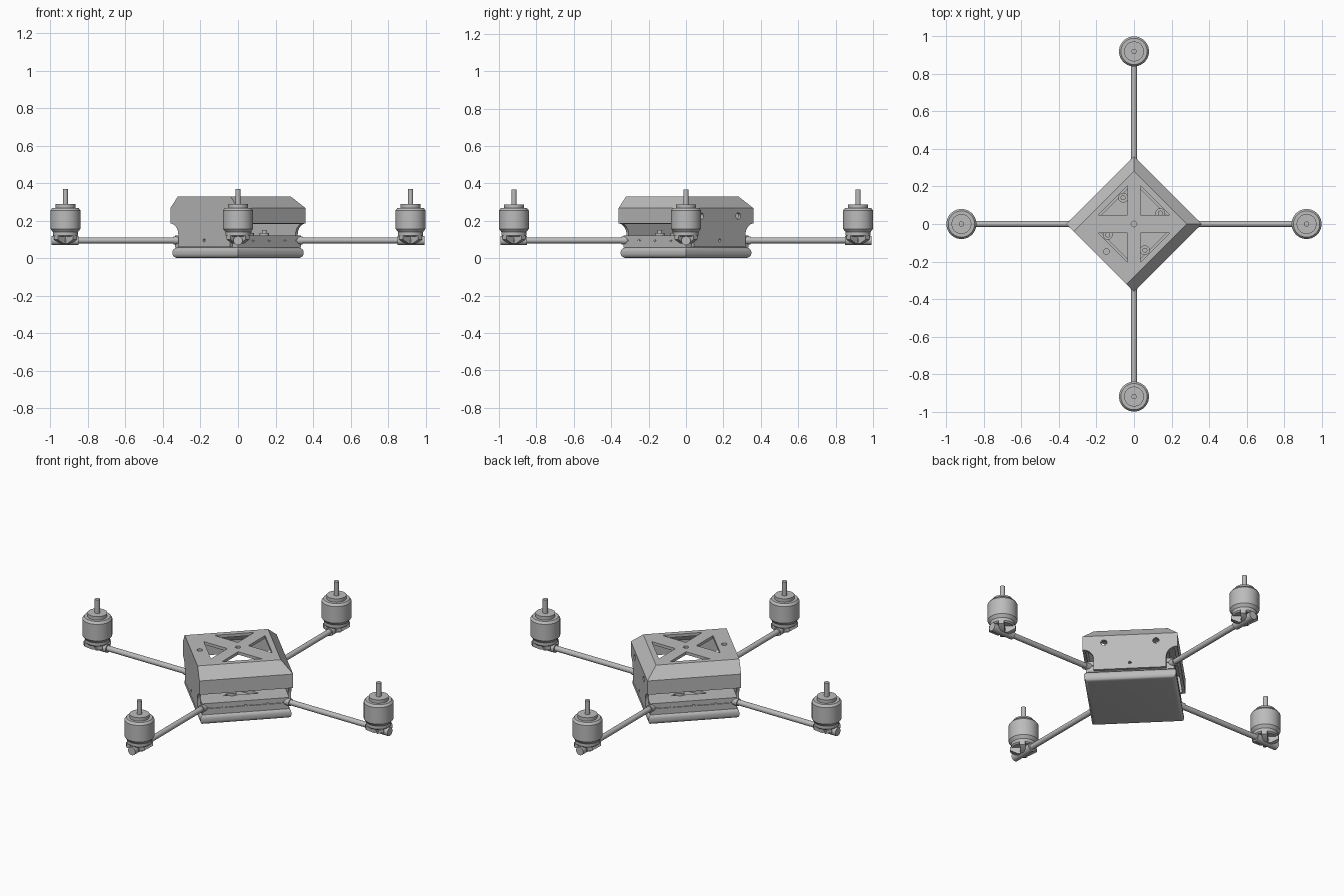
import bpy, bmesh
from math import pi, sin, cos
from mathutils import Matrix, Vector

cube = bpy.data.objects.get("Cube")
if cube:
    bpy.data.objects.remove(cube, do_unlink=True)

grey = bpy.data.materials.new("plain grey")
grey.use_nodes = True
grey.diffuse_color = (0.5, 0.5, 0.5, 1)
grey.node_tree.nodes["Principled BSDF"].inputs["Base Color"].default_value = (0.5, 0.5, 0.5, 1)

DIAG = Matrix.Rotation(pi / 4, 4, 'Z')   # body sides run diagonally
DOWN = Matrix.Identity(4)


def finish(bm, name, smooth=True):
    bmesh.ops.recalc_face_normals(bm, faces=bm.faces)
    mesh = bpy.data.meshes.new(name)
    bm.to_mesh(mesh)
    bm.free()
    mesh.materials.append(grey)
    ob = bpy.data.objects.new(name, mesh)
    bpy.context.collection.objects.link(ob)
    bpy.ops.object.select_all(action='DESELECT')
    bpy.context.view_layer.objects.active = ob
    ob.select_set(True)
    if smooth:
        bpy.ops.object.shade_smooth_by_angle(angle=0.6)
    return ob


def cut(ob, bm):
    """Subtract a bmesh from an object and discard the cutter."""
    tool = finish(bm, "cutter", False)
    tool.hide_render = True
    mod = ob.modifiers.new("cut", 'BOOLEAN')
    mod.operation, mod.solver, mod.object = 'DIFFERENCE', 'EXACT', tool
    bpy.context.view_layer.objects.active = ob
    bpy.ops.object.modifier_apply(modifier=mod.name)
    bpy.data.objects.remove(tool, do_unlink=True)


def prism(bm, points, offset, matrix=DOWN):
    """Extrude a closed outline of 3D points along an offset."""
    verts = [bm.verts.new(matrix @ Vector(p)) for p in points]
    face = bm.faces.new(verts)
    new = bmesh.ops.extrude_face_region(bm, geom=[face], use_keep_orig=True)["geom"]
    moved = [g for g in new if isinstance(g, bmesh.types.BMVert)]
    bmesh.ops.translate(bm, verts=moved, vec=matrix.to_3x3() @ Vector(offset))


def rod(bm, a, b, r, segments=24):
    a, b = Vector(a), Vector(b)
    turn = (b - a).to_track_quat('Z', 'Y').to_matrix().to_4x4()
    bmesh.ops.create_cone(bm, cap_ends=True, segments=segments, radius1=r, radius2=r,
                          depth=(b - a).length, matrix=Matrix.Translation((a + b) / 2) @ turn)


def slab(bm, half, z0, z1):
    bmesh.ops.create_cube(bm, size=1, matrix=DIAG @ Matrix.Translation((0, 0, (z0 + z1) / 2))
                          @ Matrix.Diagonal((2 * half, 2 * half, z1 - z0, 1)))


def shell_solid(inset, bottom):
    """Square hood with three bevelled top edges and one upright side."""
    bm = bmesh.new()
    h, t, top = 0.255 - inset, 0.198 - inset * 0.7, 0.33 - inset
    shoulder = 0.267 - inset * 0.3
    for s in (-1, 1):
        for z in (bottom, shoulder):
            for u in (-h, h):
                bm.verts.new(DIAG @ Vector((u, s * h, z)))
        for u in (-h, t):
            bm.verts.new(DIAG @ Vector((u, s * t, top)))
    bmesh.ops.convex_hull(bm, input=bm.verts)
    bmesh.ops.dissolve_limit(bm, angle_limit=0.01, verts=bm.verts, edges=bm.edges)
    return bm


def triangle_holes(z0, z1, reach):
    """Four triangular windows that leave a cross of bars."""
    bm = bmesh.new()
    for sx in (-1, 1):
        for sy in (-1, 1):
            prism(bm, [(sx * 0.035, sy * 0.048, z0), (sx * (reach - 0.048), sy * 0.048, z0),
                       (sx * 0.035, sy * (reach - 0.035), z0)], (0, 0, z1 - z0))
    return bm


# Hollow hood
hood = finish(shell_solid(0, 0.06), "body_hood", False)
cut(hood, shell_solid(0.017, 0.03))

# Open sides and rounded notches in the two full panels
for s in (-1, 1):
    bm = bmesh.new()
    arc = [(0.255 - 0.06 * sin(a), 0.125 + 0.06 * cos(a)) for a in [i * pi / 16 for i in range(9)]]
    outline = [(0.3, 0.03), (0.3, 0.185)] + arc + [(0.195, 0.03)]
    prism(bm, [(-0.3, s * v, z) for v, z in outline], (0.6, 0, 0), DIAG)
    cut(hood, bm)
cut(hood, triangle_holes(0.28, 0.36, 0.238))

# Screw holes in the roof and panels
bm = bmesh.new()
for x in (0, -0.147):
    rod(bm, (x, x, 0.28), (x, x, 0.36), 0.015)
for v in (-0.14, 0.14):
    rod(bm, DIAG @ Vector((0.22, v, 0.225)), DIAG @ Vector((0.28, v, 0.225)), 0.017)
for u in (-1, 1):
    rod(bm, DIAG @ Vector((u * 0.22, 0, 0.095)), DIAG @ Vector((u * 0.28, 0, 0.095)), 0.008)
cut(hood, bm)

# Sandwich frame holding the arms
bm = bmesh.new()
slab(bm, 0.237, 0.056, 0.091)
finish(bm, "lower_frame_plate", False)
bm = bmesh.new()
slab(bm, 0.232, 0.091, 0.097)
finish(bm, "frame_spacer", False)
bm = bmesh.new()
slab(bm, 0.237, 0.097, 0.122)
plate = finish(bm, "upper_frame_plate", False)
cut(plate, triangle_holes(0.1, 0.15, 0.22))

# Screw posts on the frame
bm = bmesh.new()
for i in range(4):
    p = Matrix.Rotation(i * pi / 2, 4, 'Z') @ Vector((0.14, 0.058, 0))
    rod(bm, (p.x, p.y, 0.098), (p.x, p.y, 0.135), 0.026)
    rod(bm, (p.x, p.y, 0.13), (p.x, p.y, 0.15), 0.013)
finish(bm, "mounting_posts")

# Frame screws on the open sides
bm = bmesh.new()
for v in (-1, 1):
    for u in (-0.12, 0, 0.12):
        rod(bm, DIAG @ Vector((u, v * 0.23, 0.094)), DIAG @ Vector((u, v * 0.239, 0.094)), 0.007, 12)
finish(bm, "frame_screws")

# Battery pad with rounded upper and lower edges
bm = bmesh.new()
slab(bm, 0.247, 0, 0.058)
rims = [e for e in bm.edges if abs(e.verts[0].co.z - e.verts[1].co.z) < 0.001]
bmesh.ops.bevel(bm, geom=rims, offset=0.024, segments=6, profile=0.5, affect='EDGES')
finish(bm, "battery_pad")

# Motor silhouette as radius and height
PROFILE = [(0, 0.115), (0.06, 0.115), (0.067, 0.122), (0.067, 0.14), (0.08, 0.157), (0.08, 0.255),
           (0.07, 0.268), (0.053, 0.268), (0.053, 0.288), (0.014, 0.288), (0.014, 0.368), (0, 0.368)]
R = 0.92

for i, side in enumerate(("left", "back", "right", "front")):
    spin = Matrix.Rotation(i * pi / 2, 4, 'Z')

    bm = bmesh.new()
    rod(bm, (0.2, 0, 0.095), (0.97, 0, 0.095), 0.0155)
    rod(bm, (0.29, 0, 0.095), (0.345, 0, 0.095), 0.021)
    bm.transform(spin)
    finish(bm, side + "_arm")

    bm = bmesh.new()
    verts = [bm.verts.new((r, 0, z)) for r, z in PROFILE]
    edges = [bm.edges.new(pair) for pair in zip(verts, verts[1:])]
    bmesh.ops.spin(bm, geom=verts + edges, cent=(0, 0, 0), axis=(0, 0, 1), angle=2 * pi,
                   steps=40, use_merge=True)
    bmesh.ops.remove_doubles(bm, verts=bm.verts, dist=0.0005)
    bm.transform(spin @ Matrix.Translation((R, 0, 0)))
    finish(bm, side + "_motor")

    # Clamp tube with four sloping feet
    bm = bmesh.new()
    rod(bm, (R - 0.07, 0, 0.094), (R + 0.073, 0, 0.094), 0.024)
    for k in range(4):
        foot = Matrix.Rotation(pi / 4 + k * pi / 2, 4, 'Z')
        prism(bm, [(0, -0.015, 0.12), (0.072, -0.015, 0.12), (0.072, -0.015, 0.1),
                   (0.03, -0.015, 0.078), (0, -0.015, 0.078)], (0, 0.03, 0),
              Matrix.Translation((R, 0, 0)) @ foot)
    bm.transform(spin)
    finish(bm, side + "_motor_clamp")
